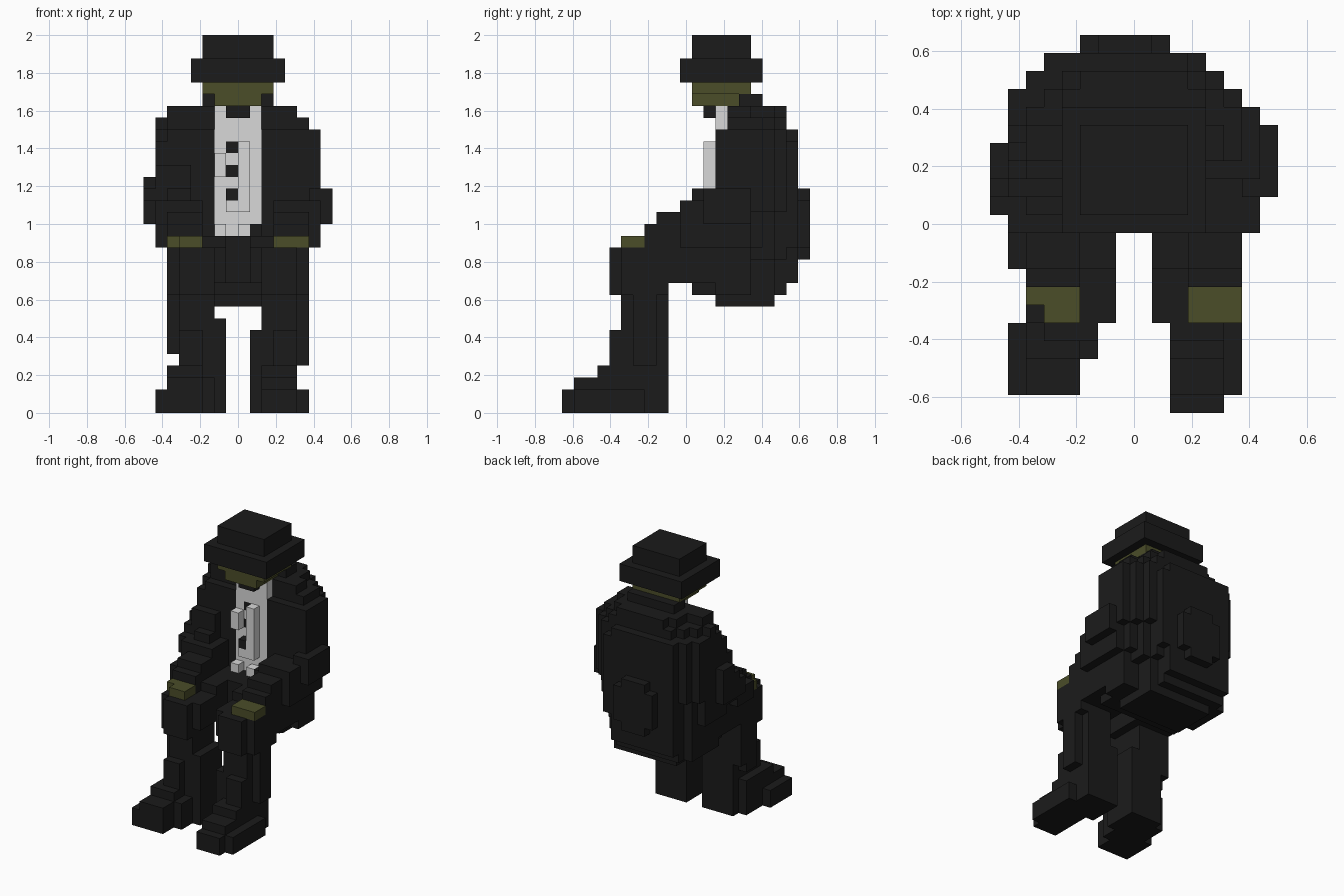
import bpy, bmesh
from mathutils import Vector

cube = bpy.data.objects.get("Cube")
if cube:
    bpy.data.objects.remove(cube, do_unlink=True)

U = 0.0625  # edge of one block


def material(name, rgb):
    m = bpy.data.materials.new(name)
    m.use_nodes = True
    m.diffuse_color = (*rgb, 1)
    bsdf = m.node_tree.nodes["Principled BSDF"]
    bsdf.inputs["Base Color"].default_value = (*rgb, 1)
    bsdf.inputs["Roughness"].default_value = 0.9
    return m


DARK = material("charcoal cloth", (0.0110, 0.0110, 0.0110))
OLIVE = material("olive skin", (0.070, 0.075, 0.022))
GREY = material("light grey shirt", (0.69, 0.69, 0.69))

cells = {}  # block position -> part name; the first part to claim a block keeps it
parts = {}


def part(name, mat, *boxes):
    """Fill blocks from boxes (x0, x1, y0, y1, z0, z1); y counts from the front."""
    parts[name] = mat
    for x0, x1, y0, y1, z0, z1 in boxes:
        for x in range(x0, x1):
            for y in range(y0, y1):
                for z in range(z0, z1):
                    cells.setdefault((x, y, z), name)


# Head and hat
part("hat_crown", DARK, (-3, 3, 11, 16, 30, 32))
part("hat_brim", DARK, (-4, 4, 10, 17, 28, 30))
part("head", OLIVE, (-3, 3, 11, 16, 27, 28), (-2, 2, 11, 15, 26, 27))
part("collar", DARK, (-3, 3, 15, 17, 26, 27))
part("bow_tie", DARK, (-1, 1, 12, 13, 25, 26))

# Shirt front with buttons; the lowest button stands proud
part("buttons", DARK, (-1, 0, 12, 14, 18, 19),
     *[(-1, 0, 13, 14, z, z + 1) for z in (20, 22)])
part("shirt", GREY, (-2, 2, 13, 14, 15, 26))
part("shirt_placket", GREY, (0, 1, 12, 13, 17, 23), (-1, 0, 12, 13, 17, 18))
part("shirt_fold", GREY, (-2, -1, 12, 13, 20, 22))
part("shirt_hem", GREY, (-2, -1, 12, 13, 15, 16), (0, 1, 12, 13, 15, 16))

# Hands resting on the knees
part("right_hand", OLIVE, (-5, -3, 5, 6, 14, 15), (-6, -3, 6, 7, 14, 15))
part("left_hand", OLIVE, (3, 6, 5, 7, 14, 15))

# Arms stepping down from the chest to the knees
part("right_arm", DARK, (-8, -6, 13, 15, 16, 20), (-8, -6, 12, 15, 16, 19),
     (-8, -6, 11, 15, 16, 18), (-7, -4, 12, 13, 16, 21),
     (-6, -4, 11, 13, 16, 19), (-7, -3, 10, 13, 15, 18), (-6, -3, 8, 11, 14, 17),
     (-7, -6, 8, 11, 14, 16), (-6, -3, 7, 9, 14, 16))
part("left_arm", DARK, (6, 8, 12, 16, 16, 19), (4, 7, 11, 13, 16, 18),
     (3, 7, 10, 13, 14, 18), (3, 6, 8, 11, 14, 17), (3, 6, 7, 9, 14, 16))

# Coat, rounded towards the back, the shoulders and the hem
part("coat", DARK,
     (-3, 3, 14, 19, 25, 26), (-4, 4, 14, 18, 25, 26), (-6, 5, 14, 16, 25, 26),
     (-4, 4, 14, 19, 24, 25), (-5, 5, 14, 18, 24, 25), (-6, 6, 14, 17, 24, 25),
     (-7, 6, 15, 16, 24, 25),
     (-6, 5, 13, 19, 17, 24), (-7, 6, 14, 18, 17, 24), (5, 6, 13, 14, 17, 24),
     (-7, -6, 13, 14, 17, 23), (6, 7, 13, 17, 17, 24),
     (-5, 4, 13, 19, 13, 17), (-6, 5, 13, 18, 13, 17), (-7, 6, 13, 17, 14, 17),
     (6, 7, 13, 16, 14, 17),
     (-5, 3, 13, 19, 10, 13), (-6, 4, 13, 18, 10, 13), (-6, 6, 13, 16, 10, 14),
     (-5, 3, 19, 20, 11, 24), (3, 4, 19, 20, 14, 23))
part("coat_back_bump", DARK, (-3, 2, 20, 21, 14, 18), (-2, 1, 20, 21, 13, 19))
part("seat", DARK, (-5, 5, 11, 13, 10, 15), (-6, 6, 10, 13, 11, 15),
     (-4, 4, 13, 18, 9, 10), (1, 2, 12, 13, 15, 16))

# Legs and shoes
part("right_thigh", DARK, (-6, -1, 5, 10, 11, 14), (-5, -2, 4, 9, 10, 14),
     (-6, -5, 5, 9, 10, 11), (-6, -1, 8, 10, 14, 15))
part("left_thigh", DARK, (1, 6, 5, 10, 11, 14), (2, 5, 4, 9, 10, 14),
     (5, 6, 5, 9, 10, 11), (1, 6, 8, 10, 14, 15))
part("right_shin", DARK, (-6, -5, 6, 8, 5, 10), (-6, -5, 8, 9, 6, 10),
     (-5, -2, 5, 9, 5, 10), (-5, -1, 5, 9, 0, 8), (-5, -3, 4, 5, 4, 7))
part("left_shin", DARK, (5, 6, 6, 8, 4, 10), (2, 5, 5, 9, 0, 10),
     (1, 2, 5, 9, 0, 7), (3, 5, 4, 5, 4, 7))
part("right_shoe", DARK, (-7, -3, 1, 5, 0, 2), (-6, -3, 1, 5, 2, 3),
     (-6, -3, 3, 8, 0, 4), (-3, -2, 3, 5, 0, 3))
part("left_shoe", DARK, (2, 5, 0, 5, 0, 2), (5, 6, 1, 7, 0, 2),
     (2, 5, 1, 5, 2, 3), (2, 5, 3, 5, 3, 4))


def build(name, mat):
    """Skin the blocks of one part and merge the flat areas."""
    own = {c for c, n in cells.items() if n == name}
    bm = bmesh.new()
    for c in own:
        for axis in range(3):
            for side in (0, 1):
                n = list(c)
                n[axis] += 2 * side - 1
                if tuple(n) in own:
                    continue
                a, b = (axis + 1) % 3, (axis + 2) % 3
                corners = []
                for i, j in ((0, 0), (1, 0), (1, 1), (0, 1)):
                    p = Vector(c)
                    p[axis] += side
                    p[a] += i
                    p[b] += j
                    corners.append(bm.verts.new((p - Vector((0, 10.5, 0))) * U))
                bm.faces.new(corners if side else corners[::-1])
    bmesh.ops.remove_doubles(bm, verts=bm.verts[:], dist=U / 100)
    bmesh.ops.dissolve_limit(bm, angle_limit=0.01, verts=bm.verts[:], edges=bm.edges[:])
    mesh = bpy.data.meshes.new(name)
    bm.to_mesh(mesh)
    bm.free()
    mesh.materials.append(mat)
    bpy.context.collection.objects.link(bpy.data.objects.new(name, mesh))


for part_name, part_mat in parts.items():
    build(part_name, part_mat)
